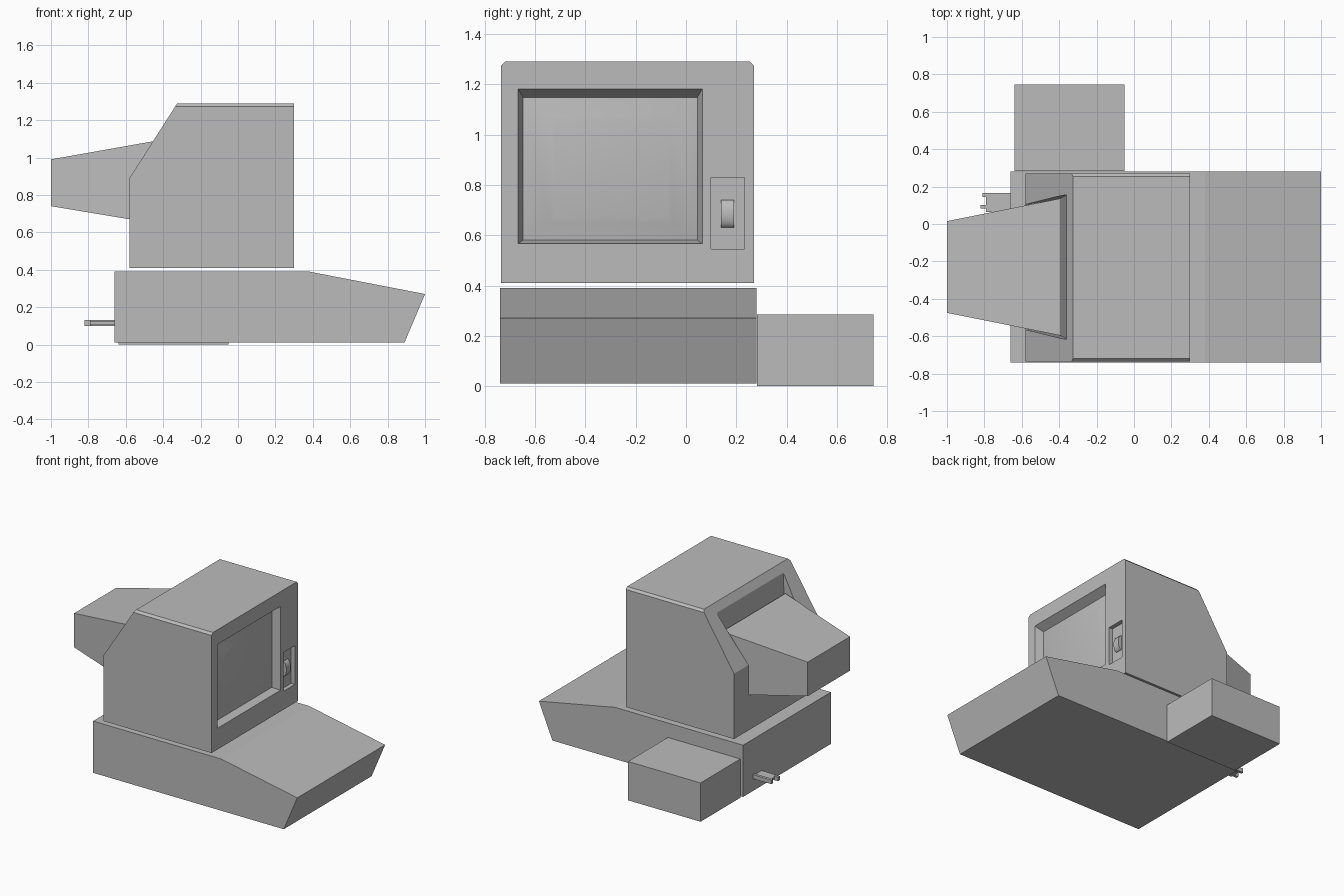
import bpy, bmesh, math
from mathutils import Vector

if "Cube" in bpy.data.objects:
    bpy.data.objects.remove(bpy.data.objects["Cube"])

grey = bpy.data.materials.new("warm_grey")
grey.diffuse_color = (0.5, 0.5, 0.5, 1)
grey.use_nodes = True
grey.node_tree.nodes["Principled BSDF"].inputs["Base Color"].default_value = grey.diffuse_color


def finish(name, bm):
    bmesh.ops.recalc_face_normals(bm, faces=bm.faces)
    me = bpy.data.meshes.new(name)
    bm.to_mesh(me)
    bm.free()
    ob = bpy.data.objects.new(name, me)
    bpy.context.collection.objects.link(ob)
    me.materials.append(grey)
    return ob


def prism(name, profile, y0, y1, chamfer_z=None):
    """Extrude an x-z profile along y, optionally chamfering its top side edges."""
    bm = bmesh.new()
    face = bm.faces.new([bm.verts.new((x, y0, z)) for x, z in profile])
    out = bmesh.ops.extrude_face_region(bm, geom=[face])
    for v in out["geom"]:
        if isinstance(v, bmesh.types.BMVert):
            v.co.y = y1
    bmesh.ops.recalc_face_normals(bm, faces=bm.faces)
    if chamfer_z:
        top = [e for e in bm.edges
               if all(abs(v.co.z - chamfer_z) < 1e-4 for v in e.verts)
               and abs(e.verts[0].co.y - e.verts[1].co.y) < 1e-4]
        bmesh.ops.bevel(bm, geom=top, offset=0.016, segments=1, affect='EDGES')
    return finish(name, bm)


def stack(name, rings):
    """Join rectangles (x, y0, y1, z0, z1) into a stepped solid along x."""
    bm = bmesh.new()
    loops = [[bm.verts.new(p) for p in ((x, a, c), (x, b, c), (x, b, d), (x, a, d))]
             for x, a, b, c, d in rings]
    for l0, l1 in zip(loops, loops[1:]):
        for i in range(4):
            j = (i + 1) % 4
            bm.faces.new((l0[i], l0[j], l1[j], l1[i]))
    bm.faces.new(loops[0])
    bm.faces.new(loops[-1])
    return finish(name, bm)


def box(name, x0, x1, y0, y1, z0, z1):
    return stack(name, [(x0, y0, y1, z0, z1), (x1, y0, y1, z0, z1)])


def cut(target, cutter):
    m = target.modifiers.new("cut", 'BOOLEAN')
    m.operation, m.object, m.solver = 'DIFFERENCE', cutter, 'EXACT'
    cutter.hide_render = True
    cutter.hide_set(True)


# Wedge-fronted keyboard base and side drive box
prism("base", [(-.66, .01), (-.66, .39), (.38, .39), (1, .27), (.89, .01)], -.74, .28)
box("side_box", -.64, -.05, .283, .745, 0, .285)

# Monitor housing with sloped rear
housing = prism("monitor_housing",
                [(-.58, .41), (-.58, .89), (-.325, 1.29), (.3, 1.29), (.3, .41)],
                -.735, .27, chamfer_z=1.29)

# Screen recess, control slot
cut(housing, stack("screen_cutter", [(.24, -.648, .045, .58, 1.148),
                                     (.3, -.668, .065, .566, 1.182),
                                     (.34, -.668, .065, .566, 1.182)]))
cut(housing, box("slot_cutter", .27, .34, .1, .232, .545, .83))

# Rear opening around the tube cover
mid = -.23
side = [(-.36, .385, 1.235), (-.377, .385, 1.246), (-.4, .363, 1.09), (-.4, .363, .645),
        (-.58, .327, .675), (-.61, .327, .675), (-.58, .327, .89), (-.61, .327, .91)]
bm = bmesh.new()
for x, w, z in side:
    for s in (-1, 1):
        bm.verts.new((x, mid + s * w, z))
bmesh.ops.convex_hull(bm, input=bm.verts)
cut(housing, finish("rear_cutter", bm))

# Tapered tube cover
stack("tube_cover", [(-1, -.475, .015, .74, .99), (-.39, -.597, .137, .638, 1.098)])

# Bulging screen
screen = stack("screen", [(.235, -.648, .045, .58, 1.148), (.243, -.648, .045, .58, 1.148),
                          (.264, -.54, -.05, .65, 1.07), (.268, -.52, -.07, .668, 1.05)])

# Dial in the slot
bm = bmesh.new()
bmesh.ops.create_cone(bm, cap_ends=True, segments=24, radius1=.055, radius2=.055, depth=.05)
for v in bm.verts:
    x, y, z = v.co
    v.co = Vector((.268 + x * .5, .165 + z, .685 + y))
dial = finish("dial", bm)

# Rear plug: flat body with two prongs
box("plug_body", -.79, -.65, .065, .145, .105, .122)
box("plug_prong_long", -.81, -.65, .145, .165, .1, .13)
box("plug_prong_short", -.82, -.785, .082, .102, .1, .13)

for ob in (screen, dial):
    bpy.ops.object.select_all(action='DESELECT')
    ob.select_set(True)
    bpy.context.view_layer.objects.active = ob
    bpy.ops.object.shade_smooth_by_angle(angle=math.radians(30))
